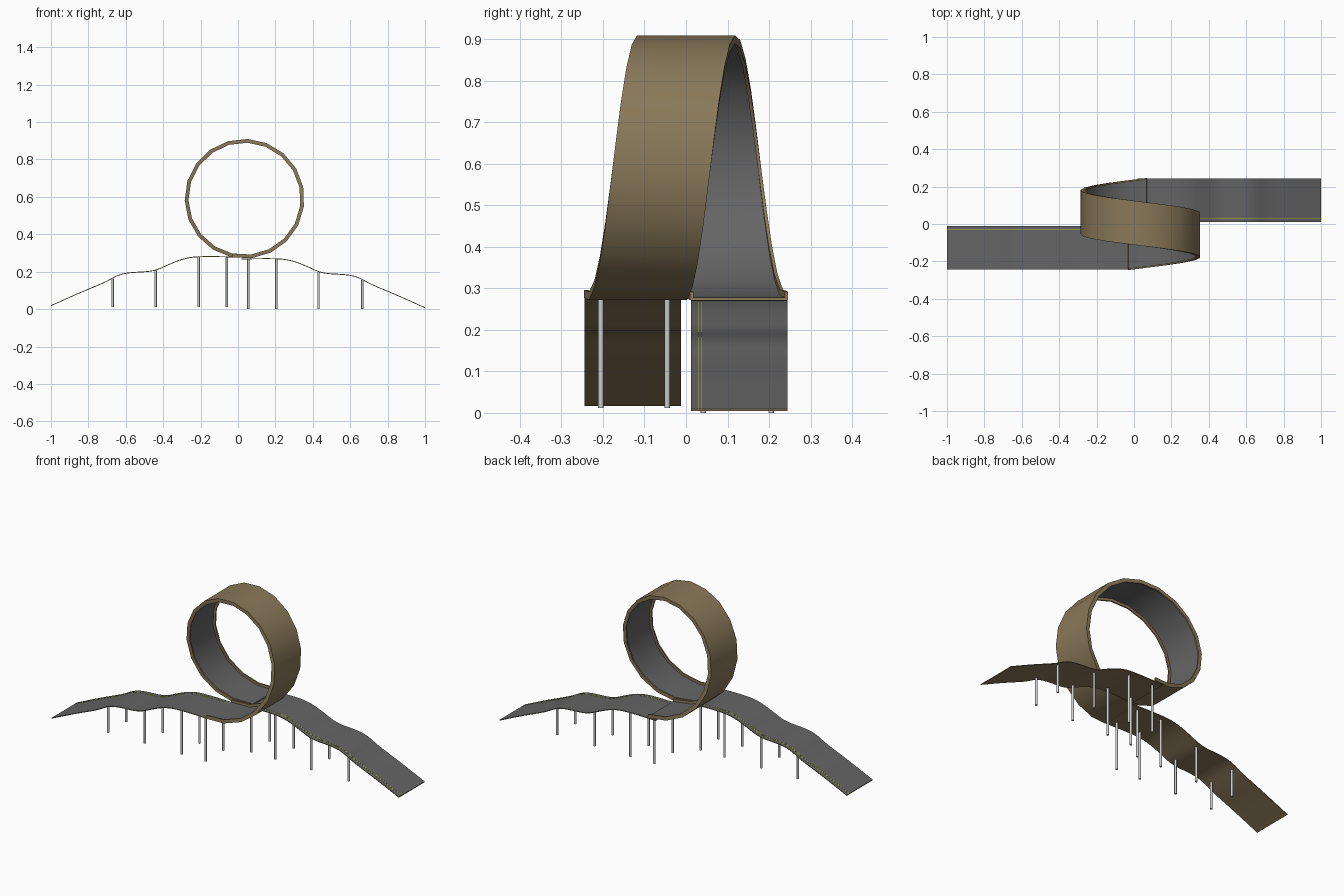
import bpy, bmesh, math
from mathutils import Vector

if "Cube" in bpy.data.objects:
    bpy.data.objects.remove(bpy.data.objects["Cube"])


def mat(name, rgb):
    m = bpy.data.materials.new(name)
    m.diffuse_color = (*rgb, 1)
    m.use_nodes = True
    m.node_tree.nodes["Principled BSDF"].inputs["Base Color"].default_value = m.diffuse_color
    return m


GREY = mat("road grey", (0.13, 0.13, 0.13))
BROWN = mat("underside brown", (0.25, 0.19, 0.10))
STEEL = mat("support light grey", (0.60, 0.60, 0.60))
YELLOW = mat("line yellow", (0.55, 0.60, 0.05))


def sweep(name, rings, mats, side_index):
    """Skin closed cross-sections; side_index[j] is the material of strip j."""
    bm = bmesh.new()
    rows = [[bm.verts.new(p) for p in ring] for ring in rings]
    n = len(rows[0])
    for a, b in zip(rows, rows[1:]):
        for j in range(n):
            k = (j + 1) % n
            f = bm.faces.new((a[j], a[k], b[k], b[j]))
            f.material_index = side_index[j]
    for cap in (rows[0], rows[-1]):
        f = bm.faces.new(cap)
        f.material_index = len(mats) - 1
    bmesh.ops.recalc_face_normals(bm, faces=bm.faces)
    me = bpy.data.meshes.new(name)
    bm.to_mesh(me)
    bm.free()
    for m in mats:
        me.materials.append(m)
    ob = bpy.data.objects.new(name, me)
    bpy.context.collection.objects.link(ob)
    bpy.ops.object.select_all(action='DESELECT')
    ob.select_set(True)
    bpy.context.view_layer.objects.active = ob
    bpy.ops.object.shade_smooth_by_angle(angle=math.radians(35))
    return ob


def smooth_path(pts, steps=4):
    """Catmull-Rom through the points."""
    p = [Vector(q) for q in pts]
    p = [2 * p[0] - p[1]] + p + [2 * p[-1] - p[-2]]
    out = []
    for a, b, c, d in zip(p, p[1:], p[2:], p[3:]):
        for i in range(steps):
            t = i / steps
            out.append(0.5 * (2 * b + (c - a) * t + (2 * a - 5 * b + 4 * c - d) * t * t
                              + (3 * b - a - 3 * c + d) * t ** 3))
    return out + [p[-2]]


# ramp profile, distance from the middle and height
HALF = [(1.0, 0.020), (0.85, 0.087), (0.72, 0.142), (0.65, 0.178), (0.60, 0.193), (0.54, 0.199),
        (0.48, 0.203), (0.43, 0.214), (0.37, 0.240), (0.31, 0.264), (0.25, 0.278), (0.19, 0.282),
        (0.10, 0.282), (0.02, 0.280)]
PATH = smooth_path(HALF)
THICK = 0.004


def height(d):
    for a, b in zip(PATH, PATH[1:]):
        if b.x <= d <= a.x:
            return a.y + (b.y - a.y) * (a.x - d) / (a.x - b.x)
    return PATH[-1].y


# entry and exit ramps with their supports
for side, label, drop, posts, ys in (
        (-1, "entry", 0.0, (0.67, 0.44, 0.21, 0.06), (-0.205, -0.045)),
        (1, "exit", 0.011, (0.055, 0.205, 0.43, 0.665), (0.042, 0.205))):
    yc = side * 0.128
    rings = []
    for p in PATH:
        x, z = side * p.x, p.y - drop
        rings.append([(x, yc - 0.116, z), (x, yc + 0.116, z),
                      (x, yc + 0.116, z - THICK), (x, yc - 0.116, z - THICK)])
    sweep(label + "_ramp", rings, [GREY, BROWN], [0, 1, 1, 1])

    # hairline pair along the inner edge
    for i, off in enumerate((0.031, 0.037)):
        y = side * off
        rings = [[(side * p.x, y - 0.0006, p.y - drop + 0.0006), (side * p.x, y + 0.0006, p.y - drop + 0.0006),
                  (side * p.x, y + 0.0006, p.y - drop - 0.001), (side * p.x, y - 0.0006, p.y - drop - 0.001)]
                 for p in PATH]
        sweep(f"{label}_edge_line_{i}", rings, [YELLOW], [0] * 4)

    for i, d in enumerate(posts):
        for j, y in enumerate(ys):
            z0 = 0.012 - drop if side < 0 else 0.0
            z1 = height(d) - drop - THICK
            bpy.ops.mesh.primitive_cylinder_add(vertices=10, radius=0.0065, depth=z1 - z0,
                                                location=(side * d, y, (z0 + z1) / 2))
            ob = bpy.context.object
            ob.name = f"{label}_support_{i}_{j}"
            ob.data.materials.append(STEEL)
            bpy.ops.object.shade_smooth_by_angle(angle=math.radians(40))

# loop: a shallow channel swept along one helical turn
R, CX, CZ, N = 0.320, 0.035, 0.590, 20
A0, A1 = math.radians(-12), math.radians(366)
W, LIP, WALL, FLOOR = 0.118, 0.020, 0.008, 0.006
SECTION = [(-W, 0), (W, 0), (W, LIP), (W - WALL, LIP), (W - WALL, FLOOR),
           (-W + WALL, FLOOR), (-W + WALL, LIP), (-W, LIP)]
rings = []
for i in range(N + 1):
    t = i / N
    a = A0 + (A1 - A0) * t
    yc = -0.128 + 0.256 * t
    rings.append([(CX + (R - h) * math.sin(a), yc + w, CZ - (R - h) * math.cos(a)) for w, h in SECTION])
sweep("loop_track", rings, [GREY, BROWN], [1, 1, 1, 1, 0, 1, 1, 1])
